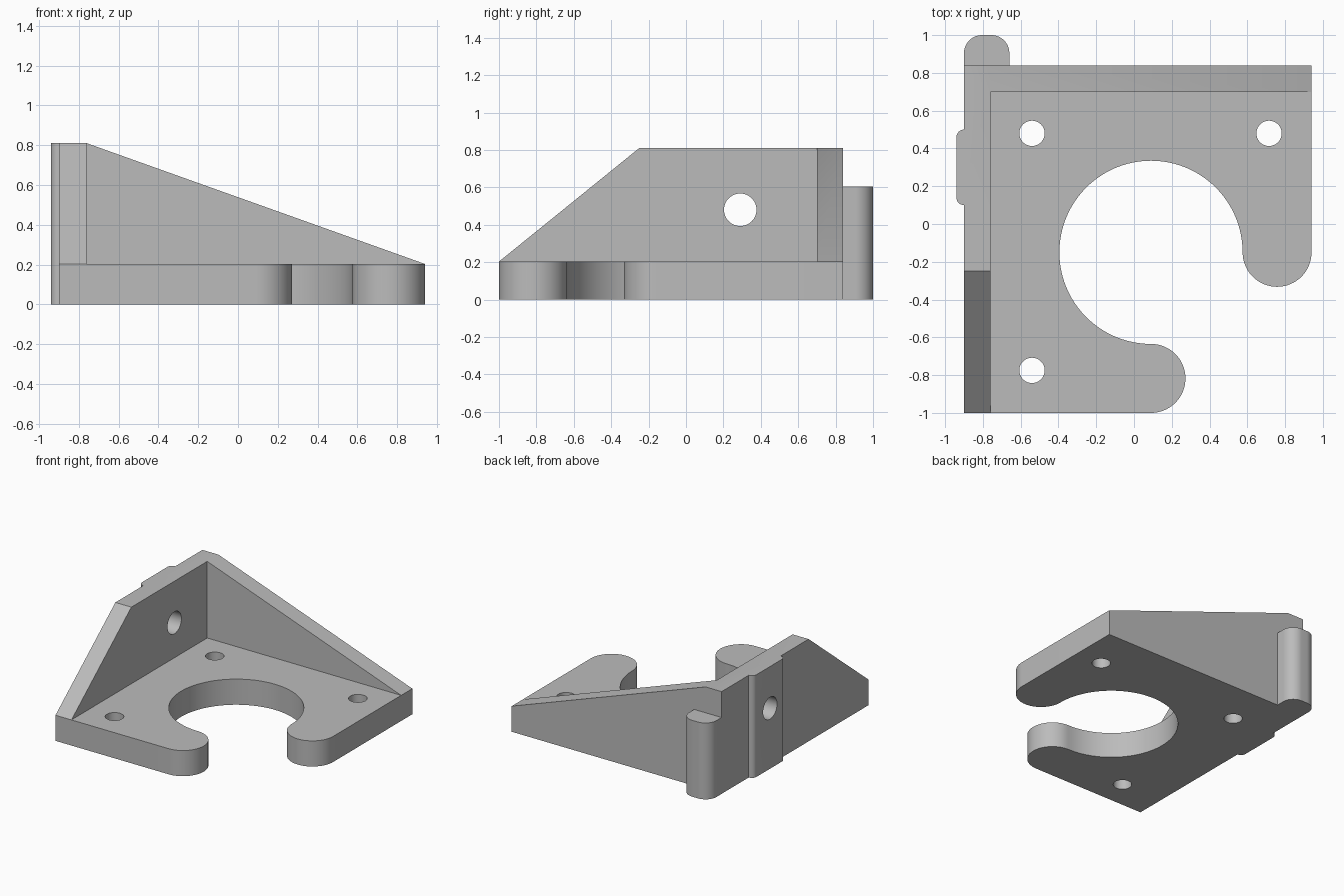
import bpy, bmesh
from math import sin, cos, radians
from mathutils import Matrix, Vector

cube = bpy.data.objects.get("Cube")
if cube:
    bpy.data.objects.remove(cube, do_unlink=True)

grey = bpy.data.materials.new("bracket grey")
grey.use_nodes = True
COLOUR = (0.5, 0.5, 0.5, 1)
grey.diffuse_color = COLOUR
grey.node_tree.nodes["Principled BSDF"].inputs["Base Color"].default_value = COLOUR

# Main dimensions
LEFT, RIGHT, FRONT, BACK = -0.9, 0.94, -1.0, 0.84
PLATE, TOP, WALL = 0.203, 0.81, 0.14
AXES = {
    "x": Matrix(((0, 0, 1), (1, 0, 0), (0, 1, 0))),   # profile in y, z
    "y": Matrix(((1, 0, 0), (0, 0, 1), (0, 1, 0))),   # profile in x, z
    "z": Matrix.Identity(3),                          # profile in x, y
}


def arc(cx, cy, r, start, end, steps=32):
    angles = [radians(start + (end - start) * i / steps) for i in range(steps + 1)]
    return [(cx + r * cos(a), cy + r * sin(a)) for a in angles]


def prism(name, profile, axis, low, high):
    """Extrude a closed profile along an axis."""
    bm = bmesh.new()
    face = bm.faces.new([bm.verts.new(AXES[axis] @ Vector((u, v, low))) for u, v in profile])
    moved = bmesh.ops.extrude_face_region(bm, geom=[face])["geom"]
    bmesh.ops.translate(bm, vec=AXES[axis] @ Vector((0, 0, high - low)),
                        verts=[g for g in moved if isinstance(g, bmesh.types.BMVert)])
    bmesh.ops.remove_doubles(bm, verts=bm.verts, dist=1e-5)
    bmesh.ops.recalc_face_normals(bm, faces=bm.faces)
    mesh = bpy.data.meshes.new(name)
    bm.to_mesh(mesh)
    bm.free()
    mesh.materials.append(grey)
    obj = bpy.data.objects.new(name, mesh)
    bpy.context.collection.objects.link(obj)
    return obj


def select(obj):
    bpy.ops.object.select_all(action="DESELECT")
    obj.select_set(True)
    bpy.context.view_layer.objects.active = obj


def combine(target, other, operation):
    """Apply a boolean and discard the second object."""
    select(target)
    mod = target.modifiers.new("boolean", "BOOLEAN")
    mod.object, mod.operation, mod.solver = other, operation, "EXACT"
    bpy.ops.object.modifier_apply(modifier=mod.name)
    bpy.data.objects.remove(other, do_unlink=True)


# Base plate with a large open bore and two rounded arms
BX, BY, BORE = 0.09, -0.15, 0.485
ARM = (RIGHT - BX - BORE) / 2
outline = [(LEFT, FRONT)]
outline += arc(BX, FRONT + ARM, ARM, -90, 90)
outline += arc(BX, BY, BORE, -90, -360, 72)[1:]
outline += arc(RIGHT - ARM, BY, ARM, 180, 360)[1:]
outline += [(RIGHT, BACK), (LEFT, BACK)]
bracket = prism("bracket", outline, "z", 0, PLATE)

# Tapered side and back walls
side_wall = prism("side_wall", [(FRONT, 0), (BACK, 0), (BACK, TOP), (-0.25, TOP), (FRONT, PLATE)],
                  "x", LEFT, LEFT + WALL)
back_wall = prism("back_wall", [(LEFT, 0), (RIGHT, 0), (RIGHT, PLATE), (LEFT + WALL, TOP), (LEFT, TOP)],
                  "y", BACK - WALL, BACK)

# Raised pad on the outside of the side wall, with rounded edges
pad_profile = [(LEFT + 0.05, 0.1), (LEFT, 0.1)]
pad_profile += arc(LEFT, 0.14, 0.04, 270, 180, 8)[1:]
pad_profile += arc(LEFT, 0.46, 0.04, 180, 90, 8)
pad_profile += [(LEFT + 0.05, 0.5)]
pad = prism("pad", pad_profile, "z", 0, TOP)

# Rounded post behind the corner
post_profile = [(LEFT, BACK - 0.05), (-0.66, BACK - 0.05)]
post_profile += arc(-0.755, 0.905, 0.095, 0, 90, 16)
post_profile += arc(-0.805, 0.905, 0.095, 90, 180, 16)
post = prism("post", post_profile, "z", 0, 0.605)

for part in (side_wall, back_wall, pad, post):
    combine(bracket, part, "UNION")

# Screw holes through the plate and one through the side wall
for x, y in ((-0.54, 0.48), (0.715, 0.48), (-0.54, -0.775)):
    hole = prism("screw_hole", arc(x, y, 0.067, 0, 360, 48)[:-1], "z", -0.1, 0.4)
    combine(bracket, hole, "DIFFERENCE")
hole = prism("side_hole", arc(0.29, 0.48, 0.087, 0, 360, 48)[:-1], "x", -1.1, -0.6)
combine(bracket, hole, "DIFFERENCE")

# Tidy coplanar faces, then smooth the curved walls
bm = bmesh.new()
bm.from_mesh(bracket.data)
bmesh.ops.remove_doubles(bm, verts=bm.verts, dist=1e-5)
bmesh.ops.dissolve_limit(bm, angle_limit=radians(0.5), verts=bm.verts, edges=bm.edges)
bm.to_mesh(bracket.data)
bm.free()
select(bracket)
bpy.ops.object.shade_smooth_by_angle(angle=radians(30))
